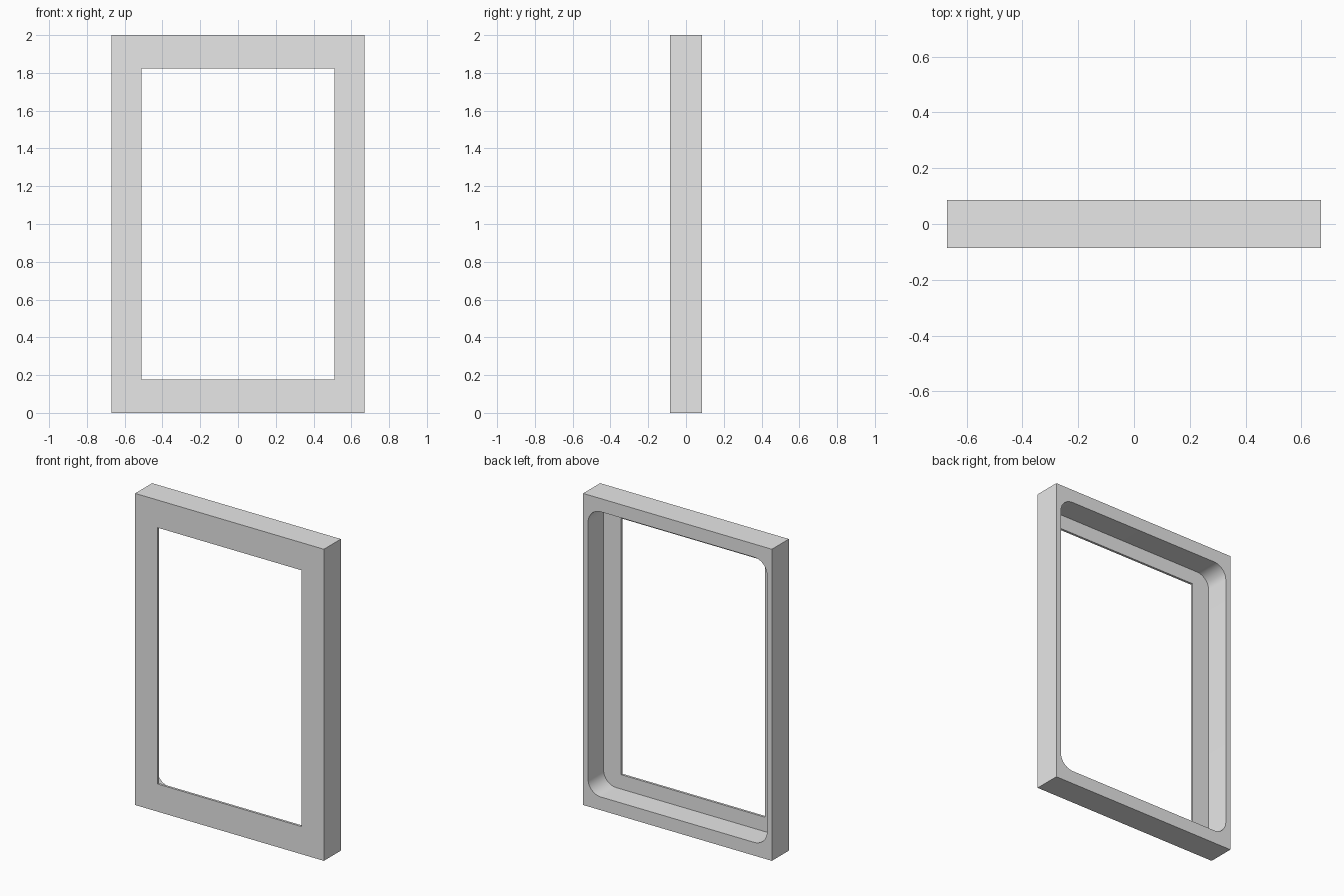
import bpy
import bmesh
import math

if "Cube" in bpy.data.objects:
    bpy.data.objects.remove(bpy.data.objects["Cube"], do_unlink=True)

WIDTH, DEPTH, HEIGHT = 1.34, 0.172, 2.0
LIP = 0.015          # thickness of the front lip
RADIUS = 0.09        # rounded corners of the rear recess
FRONT, BACK = -DEPTH / 2, DEPTH / 2

grey = bpy.data.materials.new("light_grey")
grey.use_nodes = True
grey.diffuse_color = (0.8, 0.8, 0.8, 1)
grey.node_tree.nodes["Principled BSDF"].inputs["Base Color"].default_value = (0.8, 0.8, 0.8, 1)


def block(name, width, height, y0, y1, radius=0.0):
    """Upright box centred on x and on mid height, with optional rounded corners."""
    bm = bmesh.new()
    bmesh.ops.create_cube(bm, size=1)
    for v in bm.verts:
        v.co.x *= width
        v.co.y = y1 if v.co.y > 0 else y0
        v.co.z = v.co.z * height + HEIGHT / 2
    if radius:
        depth_edges = [e for e in bm.edges
                       if abs(e.verts[0].co.y - e.verts[1].co.y) > 0.001]
        bmesh.ops.bevel(bm, geom=depth_edges, offset=radius, segments=10,
                        profile=0.5, affect='EDGES')
    mesh = bpy.data.meshes.new(name)
    bm.to_mesh(mesh)
    bm.free()
    mesh.materials.append(grey)
    obj = bpy.data.objects.new(name, mesh)
    bpy.context.collection.objects.link(obj)
    return obj


# Solid slab
frame = block("frame", WIDTH, HEIGHT, FRONT, BACK)
bpy.context.view_layer.objects.active = frame
frame.select_set(True)

# Rounded recess from the back, then the square opening through the lip
cutters = [
    block("recess_cutter", 1.27, 1.83, FRONT + LIP, BACK + 0.1, RADIUS),
    block("opening_cutter", 1.02, 1.645, FRONT - 0.1, BACK + 0.1),
]
for cutter in cutters:
    cutter.hide_render = True
    cut = frame.modifiers.new(cutter.name, 'BOOLEAN')
    cut.operation = 'DIFFERENCE'
    cut.solver = 'EXACT'
    cut.object = cutter
    bpy.ops.object.modifier_apply(modifier=cut.name)
    bpy.data.objects.remove(cutter, do_unlink=True)

# Smooth recess corners, crisp edges elsewhere
bpy.ops.object.shade_smooth_by_angle(angle=math.radians(30))
